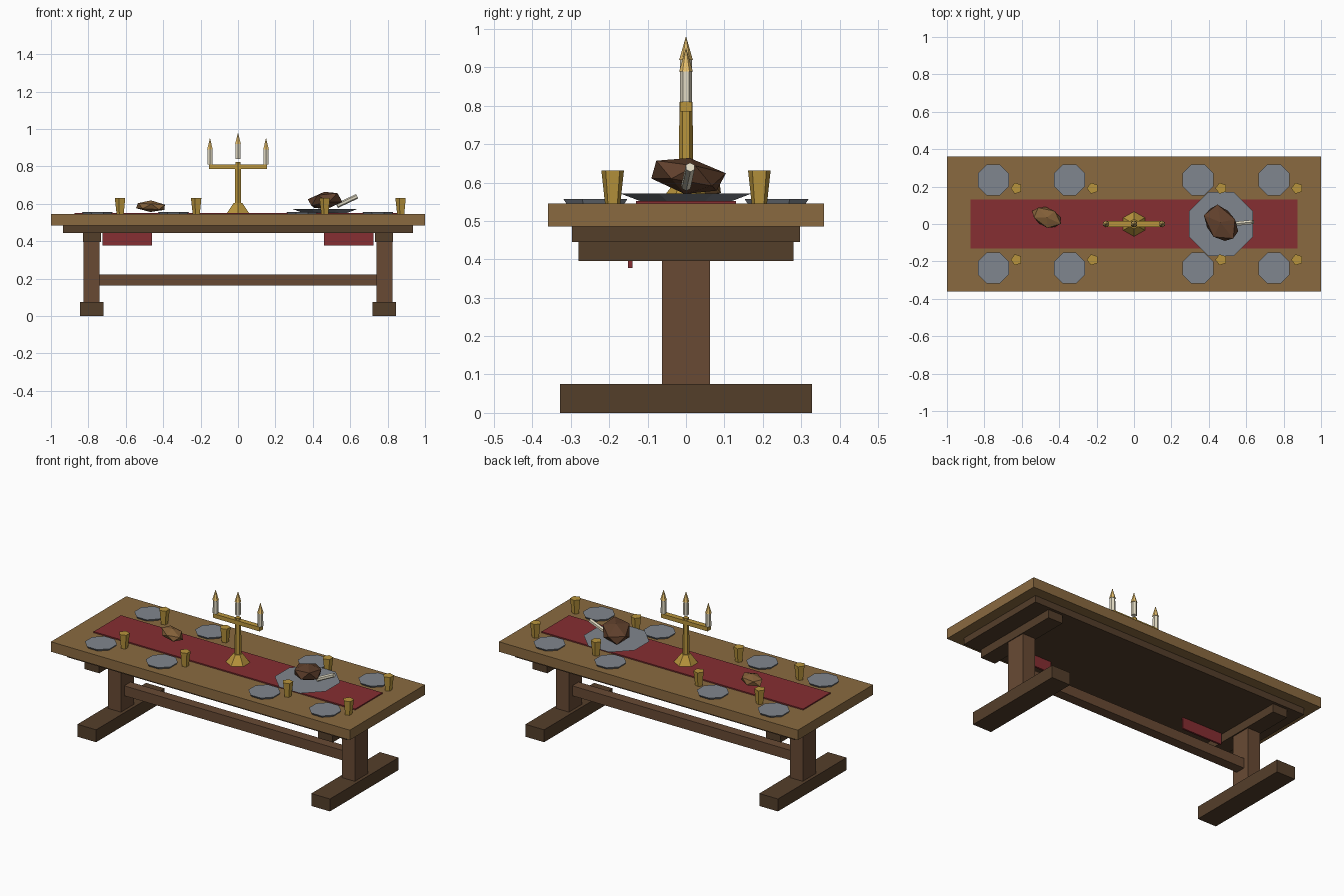
import bpy, random
from math import pi
from mathutils import Vector

if "Cube" in bpy.data.objects:
    bpy.data.objects.remove(bpy.data.objects["Cube"])

random.seed(4)


def mat(name, r, g, b):
    lin = [(c / 255 / 12.92) if c < 10 else ((c / 255 + 0.055) / 1.055) ** 2.4 for c in (r, g, b)]
    m = bpy.data.materials.new(name)
    m.diffuse_color = (*lin, 1)
    m.use_nodes = True
    m.node_tree.nodes["Principled BSDF"].inputs["Base Color"].default_value = m.diffuse_color
    return m


OAK = mat("oak", 138, 106, 64)
DARK = mat("dark_wood", 84, 62, 42)
WALNUT = mat("walnut", 104, 74, 52)
RED = mat("red_cloth", 134, 46, 50)
PEWTER = mat("pewter", 128, 134, 142)
GOLD = mat("gold", 184, 148, 60)
WAX = mat("wax", 225, 218, 195)
FLAME = mat("flame", 235, 195, 110)
MEAT = mat("meat", 96, 64, 44)
CRUST = mat("crust", 134, 98, 58)


def finish(name, m):
    o = bpy.context.object
    o.name = name
    o.data.materials.append(m)
    return o


def box(name, x0, x1, y0, y1, z0, z1, m):
    bpy.ops.mesh.primitive_cube_add(size=1, location=((x0 + x1) / 2, (y0 + y1) / 2, (z0 + z1) / 2))
    bpy.context.object.scale = (x1 - x0, y1 - y0, z1 - z0)
    return finish(name, m)


def cone(name, n, r0, r1, x, y, z0, z1, m, rot=0.0):
    bpy.ops.mesh.primitive_cone_add(vertices=n, radius1=r0, radius2=r1, depth=z1 - z0,
                                    location=(x, y, (z0 + z1) / 2), rotation=(0, 0, rot))
    return finish(name, m)


def lump(name, loc, scale, rot, m):
    # faceted food: jittered icosahedron
    bpy.ops.mesh.primitive_ico_sphere_add(subdivisions=1, radius=1, location=loc, rotation=rot)
    o = finish(name, m)
    for v in o.data.vertices:
        v.co *= random.uniform(0.94, 1.06)
    o.scale = scale
    return o


# table top and under-frame
box("table_top", -1, 1, -0.36, 0.36, 0.485, 0.545, OAK)
box("under_frame", -0.935, 0.935, -0.297, 0.297, 0.445, 0.485, DARK)

# trestles and cloth flaps, one per side
for side, s in (("left", -1), ("right", 1)):
    def sbox(name, a, b, *rest):
        x0, x1 = sorted((s * a, s * b))
        box(f"{side}_{name}", x0, x1, *rest)
    sbox("foot", 0.72, 0.845, -0.328, 0.328, 0, 0.075, DARK)
    sbox("leg", 0.74, 0.825, -0.062, 0.062, 0.075, 0.395, WALNUT)
    sbox("cross_beam", 0.733, 0.83, -0.28, 0.28, 0.395, 0.445, DARK)
    sbox("cloth_flap", 0.46, 0.725, -0.151, -0.14, 0.378, 0.447, RED)
box("stretcher", -0.74, 0.74, -0.03, 0.03, 0.162, 0.222, WALNUT)

# cloth runner
box("runner", -0.875, 0.875, -0.13, 0.13, 0.545, 0.552, RED)

# place settings
for x in (-0.752, -0.345, 0.342, 0.748):
    for s in (-1, 1):
        cone("plate", 8, 0.082, 0.09, x, s * 0.236, 0.545, 0.557, PEWTER, pi / 8)
        cone("goblet", 5, 0.021, 0.031, x + 0.124, s * 0.191, 0.545, 0.632, GOLD, pi / 2)

# platter with roast and bone
cone("platter", 8, 0.13, 0.184, 0.465, 0, 0.552, 0.571, PEWTER, pi / 8)
lump("roast", (0.467, 0.003, 0.617), (0.12, 0.086, 0.049), (0, -0.17, -0.9), MEAT)
a, b = Vector((0.53, 0.0, 0.59)), Vector((0.636, 0.011, 0.64))
bpy.ops.mesh.primitive_cylinder_add(vertices=6, radius=0.013, depth=(b - a).length, location=(a + b) / 2,
                                    rotation=(b - a).to_track_quat('Z', 'Y').to_euler())
finish("roast_bone", WAX)

# bread loaf
lump("bread", (-0.467, 0.035, 0.586), (0.09, 0.056, 0.031), (0, 0.06, -0.42), CRUST)

# candelabra
cone("candelabra_base", 6, 0.072, 0.026, 0, 0, 0.545, 0.605, GOLD)
cone("candelabra_stem", 6, 0.019, 0.017, 0, 0, 0.6, 0.81, GOLD)
box("candelabra_arm", -0.155, 0.155, -0.016, 0.016, 0.785, 0.81, GOLD)
cone("centre_cup", 6, 0.016, 0.016, 0, 0, 0.808, 0.823, GOLD)
for x, z in ((-0.15, 0.81), (0, 0.84), (0.15, 0.81)):
    cone("candle", 6, 0.016, 0.015, x, 0, z, z + 0.08, WAX)
    cone("flame", 6, 0.018, 0.0, x, 0, z + 0.079, z + 0.142, FLAME)
